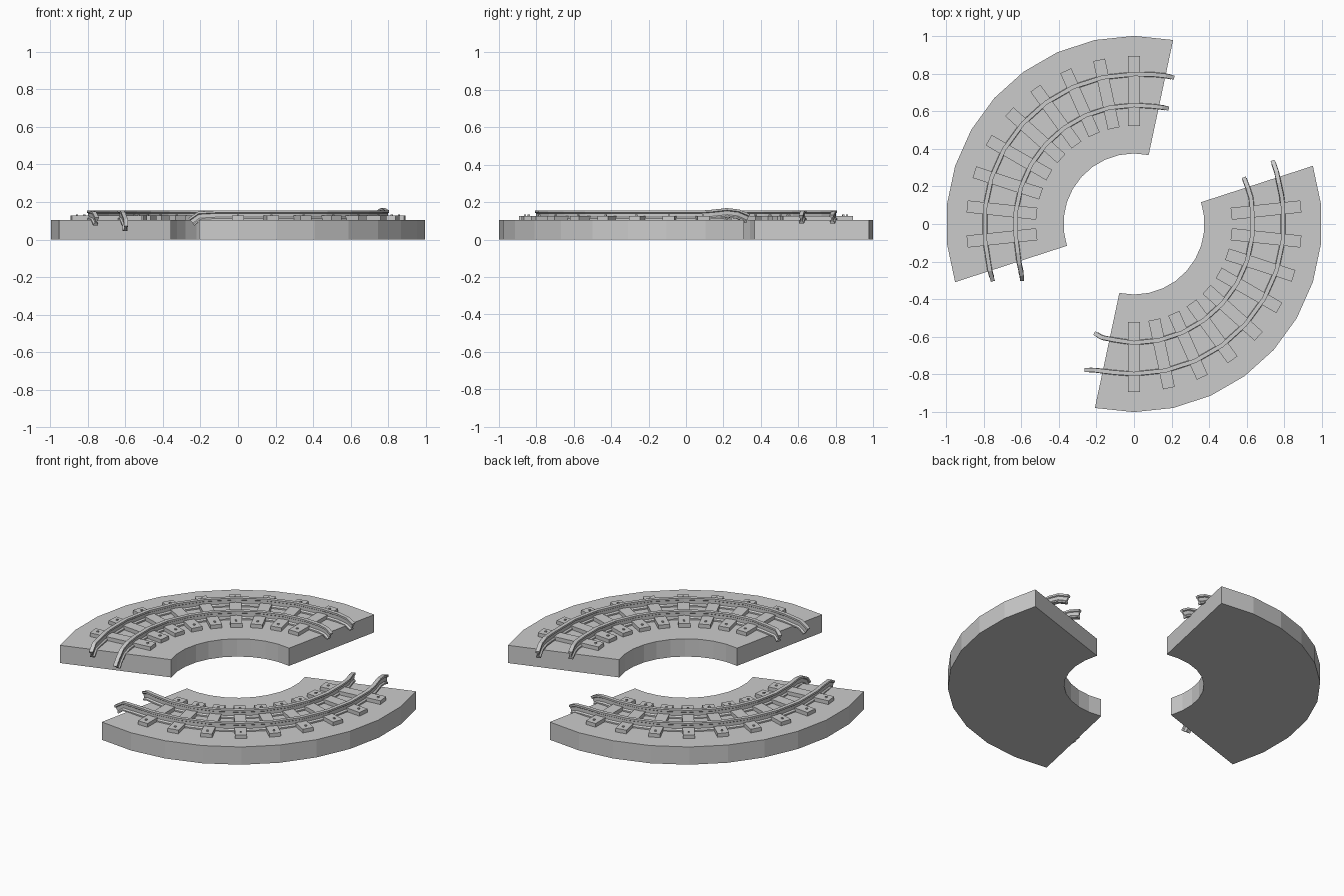
import bpy
import bmesh
from math import cos, sin, radians
from mathutils import Vector, Matrix

STEP = 12
SLAB_TOP = 0.105
RAIL_RADII = {"inner": 0.632, "outer": 0.797}

# I-beam cross-section: (sideways, height above slab)
HALF = [(0.013, 0), (0.013, 0.008), (0.005, 0.015), (0.005, 0.035), (0.011, 0.039), (0.011, 0.05)]
PROFILE = HALF + [(-x, z) for x, z in reversed(HALF)]

# Bent rail ends beyond the regular arc: (x, y, lift)
ENDS = {
    "back": {
        "outer": ([(0.195, 0.782, -0.02), (0.16, 0.789, -0.005), (0.1, 0.795, 0)],
                  [(-0.782, -0.15, 0), (-0.768, -0.24, -0.005), (-0.757, -0.28, -0.03)]),
        "inner": ([(0.16, 0.618, -0.02), (0.135, 0.622, -0.005), (0.1, 0.626, 0)],
                  [(-0.618, -0.15, 0), (-0.612, -0.2, -0.01), (-0.602, -0.245, -0.035), (-0.6, -0.262, -0.06)]),
    },
    "front": {
        "outer": ([(-0.232, -0.777, -0.03), (-0.2, -0.778, -0.005), (-0.1, -0.79, 0)],
                  [(0.785, 0.15, 0.005), (0.77, 0.22, 0.013), (0.76, 0.27, 0.007), (0.743, 0.32, -0.015)]),
        "inner": ([(-0.193, -0.59, -0.015), (-0.165, -0.605, 0), (-0.1, -0.617, 0)],
                  [(0.622, 0.14, 0), (0.606, 0.19, 0), (0.588, 0.238, -0.012)]),
    },
}


def polar(radius, degrees, z=0):
    return Vector((radius * cos(radians(degrees)), radius * sin(radians(degrees)), z))


def make_object(name, bm):
    bmesh.ops.recalc_face_normals(bm, faces=bm.faces)
    mesh = bpy.data.meshes.new(name)
    bm.to_mesh(mesh)
    bm.free()
    obj = bpy.data.objects.new(name, mesh)
    bpy.context.collection.objects.link(obj)
    return obj


def slab(name, start):
    bm = bmesh.new()
    angles = [start + STEP * i for i in range(11)]
    outline = [polar(1, a) for a in angles] + [polar(0.375, a) for a in reversed(angles)]
    face = bm.faces.new([bm.verts.new(p) for p in outline])
    top = bmesh.ops.extrude_face_region(bm, geom=[face])["geom"]
    bmesh.ops.translate(bm, vec=(0, 0, SLAB_TOP),
                        verts=[v for v in top if isinstance(v, bmesh.types.BMVert)])
    make_object(name, bm)


def rail(name, points):
    bm = bmesh.new()
    rings = []
    for i, p in enumerate(points):
        tangent = (points[min(i + 1, len(points) - 1)] - points[max(i - 1, 0)]).normalized()
        side = tangent.cross(Vector((0, 0, 1))).normalized()
        up = side.cross(tangent)
        rings.append([bm.verts.new(p + side * x + up * z) for x, z in PROFILE])
    count = len(PROFILE)
    for a, b in zip(rings, rings[1:]):
        for j in range(count):
            k = (j + 1) % count
            bm.faces.new((a[j], a[k], b[k], b[j]))
    bm.faces.new(rings[0])
    bm.faces.new(rings[-1])
    make_object(name, bm)


def add_box(bm, radius, angle, z, size):
    matrix = (Matrix.Rotation(radians(angle), 4, 'Z')
              @ Matrix.Translation((radius, 0, z)) @ Matrix.Diagonal((*size, 1)))
    bmesh.ops.create_cube(bm, size=1, matrix=matrix)


def sleepers(name, nail_name, angles):
    ties, nails = bmesh.new(), bmesh.new()
    for a in angles:
        add_box(ties, 0.706, a, 0.116, (0.372, 0.064, 0.022))
        for r in (0.555, 0.86):
            add_box(nails, r, a, 0.129, (0.01, 0.01, 0.008))
    make_object(name, ties)
    make_object(nail_name, nails)


cube = bpy.data.objects.get("Cube")
if cube:
    bpy.data.objects.remove(cube, do_unlink=True)

# Two opposite curved track sections
for section, first in (("back", 90), ("front", -90)):
    angles = [first + STEP * i for i in range(9)]
    slab(f"{section}_base_slab", first - STEP)
    sleepers(f"{section}_sleepers", f"{section}_nails", angles)
    for which, radius in RAIL_RADII.items():
        lead, tail = [[Vector((x, y, SLAB_TOP + z)) for x, y, z in pts] for pts in ENDS[section][which]]
        arc = [polar(radius, a, SLAB_TOP) for a in angles]
        rail(f"{section}_{which}_rail", lead + arc + tail)
